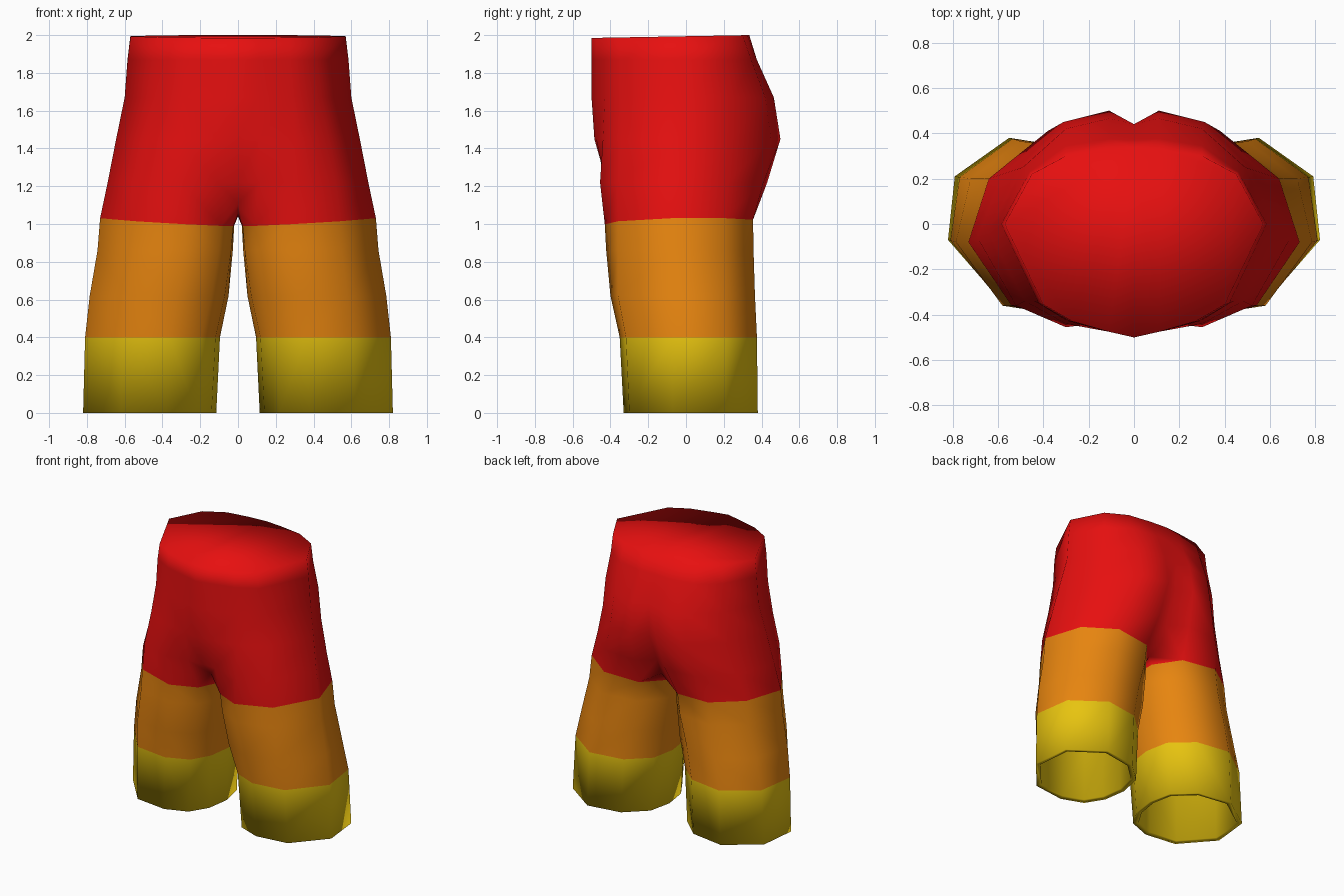
import bpy, bmesh
from mathutils import Vector

if "Cube" in bpy.data.objects:
    bpy.data.objects.remove(bpy.data.objects["Cube"])


def material(name, rgb):
    m = bpy.data.materials.new(name)
    m.diffuse_color = (*rgb, 1)
    m.use_nodes = True
    m.node_tree.nodes["Principled BSDF"].inputs["Base Color"].default_value = m.diffuse_color
    return m


RED, ORANGE, YELLOW = 0, 1, 2
mats = [material("red", (0.8, 0.005, 0.005)),
        material("orange", (0.8, 0.235, 0.005)),
        material("yellow", (0.8, 0.55, 0.005))]

# Half rings of the hips, from front centre round the side to back centre
hips = [
    (1.22, [(0, -.42), (.11, -.43), (.30, -.455), (.52, -.36), (.69, -.06),
            (.58, .22), (.38, .41), (.13, .43), (0, .34)]),
    (1.45, [(0, -.485), (.11, -.475), (.30, -.44), (.48, -.34), (.645, -.03),
            (.52, .24), (.31, .45), (.11, .50), (0, .435)]),
    (1.67, [(0, -.50), (.11, -.475), (.29, -.43), (.44, -.34), (.60, 0),
            (.49, .25), (.30, .42), (.11, .465), (0, .44)]),
    (1.87, [(0, -.50), (.11, -.475), (.28, -.43), (.42, -.35), (.585, 0),
            (.46, .23), (.30, .345), (.11, .375), (0, .37)]),
    (2.00, [(0, -.50), (.11, -.475), (.27, -.43), (.40, -.355), (.57, 0),
            (.45, .22), (.30, .30), (.13, .325), (0, .335)]),
]

# Leg rings: front, side, back, then the three inner-thigh points
thigh = [(.09, -.34), (.27, -.43), (.54, -.36), (.73, -.08), (.64, .20),
         (.43, .355), (.16, .33), (.025, .16), (.02, -.02), (.025, -.20)]
knee = [(.14, -.31), (.32, -.40), (.58, -.36), (.785, -.08), (.72, .20),
        (.50, .365), (.24, .33), (.08, .19), (.05, 0), (.07, -.17)]
hem = [(.22, -.27), (.38, -.33), (.62, -.30), (.82, -.07), (.79, .21),
       (.55, .38), (.30, .34), (.15, .20), (.115, .03), (.14, -.14)]


def blend(a, b, t):
    return [tuple(Vector(p).lerp(Vector(q), t)) for p, q in zip(a, b)]


bm = bmesh.new()


def ring(points, height):
    return [bm.verts.new((x, y, height(x, y))) for x, y in points]


def face(verts, mat):
    f = bm.faces.new(verts)
    f.material_index = mat
    f.smooth = True


def bridge(lower, upper, mat, closed=False):
    n = len(lower)
    for i in range(n if closed else n - 1):
        j = (i + 1) % n
        face((lower[i], lower[j], upper[j], upper[i]), mat)


# Legs, from the hem up to the hips
leg_top = ring(thigh, lambda x, y: .99 + .055 * x + .02 * (y + .1))
leg = [ring(hem, lambda x, y: 0),
       ring(blend(hem, knee, .3), lambda x, y: .4),
       ring(knee, lambda x, y: .62),
       ring(blend(knee, thigh, .75), lambda x, y: .86),
       leg_top]
for k in range(4):
    bridge(leg[k], leg[k + 1], YELLOW if k == 0 else ORANGE, True)

# Hollow leg opening with a thin hem
centre = (.465, .02)
inner = [tuple(Vector(p).lerp(Vector(centre), .1)) for p in hem]
rim = ring(inner, lambda x, y: .005)
lining = ring(inner, lambda x, y: .4)
bridge(rim, leg[0], YELLOW, True)
bridge(lining, rim, YELLOW, True)
face(lining, YELLOW)

# Crotch strip along the centre line
crotch = [bm.verts.new((0, y, z)) for y, z in
          ((-.32, 1.11), (-.2, 1.05), (-.02, 1.04), (.16, 1.05), (.29, 1.10))]
edge = [leg_top[0], leg_top[9], leg_top[8], leg_top[7], leg_top[6]]
bridge(crotch, edge, RED)

# Hips and closed waist
rows = [[crotch[0], *leg_top[:7], crotch[4]]]
for z, pts in hips:
    if z == 2:
        rows.append(ring(pts, lambda x, y: 1.985 + .018 * (y + .5)))
    else:
        rows.append(ring(pts, lambda x, y, z=z: z))
for a, b in zip(rows, rows[1:]):
    bridge(a, b, RED)
face(rows[-1], RED)

bmesh.ops.recalc_face_normals(bm, faces=bm.faces[:])
mesh = bpy.data.meshes.new("shorts")
bm.to_mesh(mesh)
bm.free()
for m in mats:
    mesh.materials.append(m)
shorts = bpy.data.objects.new("shorts", mesh)
bpy.context.collection.objects.link(shorts)

# Mirror the right half to the left
mirror = shorts.modifiers.new("mirror", 'MIRROR')
mirror.use_clip = True
mirror.merge_threshold = .001
